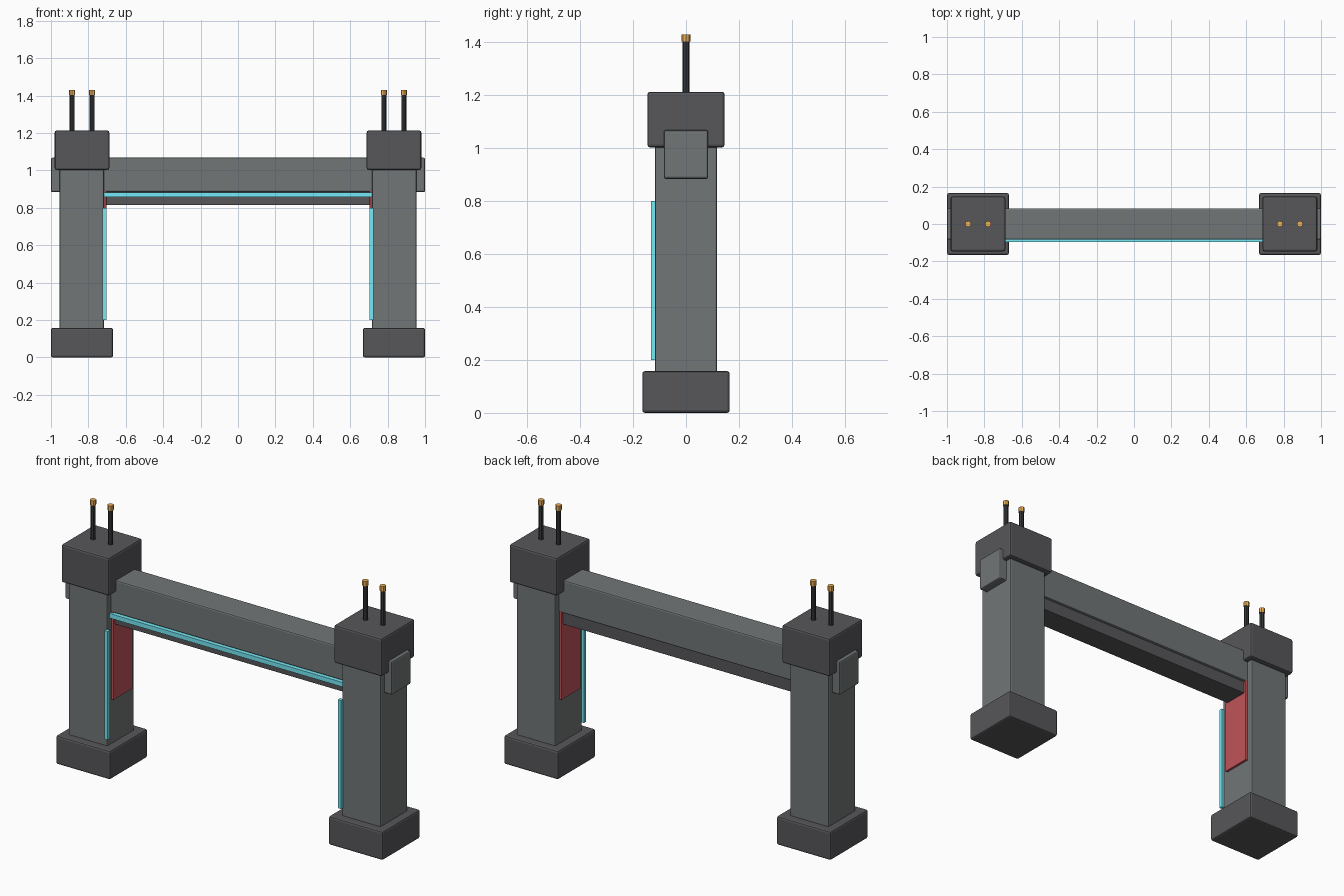
import bpy, bmesh
from mathutils import Matrix, Vector

if "Cube" in bpy.data.objects:
    bpy.data.objects.remove(bpy.data.objects["Cube"])


def material(name, rgb):
    m = bpy.data.materials.new(name)
    m.diffuse_color = (*rgb, 1)
    m.use_nodes = True
    m.node_tree.nodes["Principled BSDF"].inputs["Base Color"].default_value = m.diffuse_color
    return m


STEEL = material("steel_grey", (0.165, 0.18, 0.185))
DARK = material("dark_grey", (0.095, 0.095, 0.103))
BLACK = material("antenna_black", (0.035, 0.04, 0.042))
CYAN = material("cyan_glow", (0.18, 0.82, 0.92))
RED = material("red_panel", (0.52, 0.09, 0.10))
AMBER = material("amber", (0.85, 0.43, 0.10))


def finish(name, bm, mat):
    me = bpy.data.meshes.new(name)
    bm.to_mesh(me)
    bm.free()
    ob = bpy.data.objects.new(name, me)
    bpy.context.collection.objects.link(ob)
    me.materials.append(mat)
    return ob


def box(name, lo, hi, bevel, mat):
    lo, hi = Vector(lo), Vector(hi)
    bm = bmesh.new()
    bmesh.ops.create_cube(bm, size=1, matrix=Matrix.Translation((lo + hi) / 2)
                          @ Matrix.Diagonal((*(hi - lo), 1)))
    ob = finish(name, bm, mat)
    if bevel:
        mod = ob.modifiers.new("Bevel", "BEVEL")
        mod.width = bevel
        mod.segments = 2
    return ob


def rod(name, x, z0, z1, r, mat):
    bm = bmesh.new()
    bmesh.ops.create_cone(bm, cap_ends=True, segments=8, radius1=r, radius2=r,
                          depth=z1 - z0, matrix=Matrix.Translation((x, 0, (z0 + z1) / 2)))
    return finish(name, bm, mat)


# Towers, mirrored left and right
for side, s in (("left", -1), ("right", 1)):
    def sbox(name, x0, x1, y0, y1, z0, z1, bevel, mat):
        a, b = sorted((s * x0, s * x1))
        return box(f"{side}_{name}", (a, y0, z0), (b, y1, z1), bevel, mat)

    sbox("base", 0.668, 1.0, -0.165, 0.165, 0, 0.158, 0.01, DARK)
    sbox("column", 0.717, 0.955, -0.118, 0.118, 0.08, 1.06, 0.007, STEEL)
    sbox("cap", 0.688, 0.98, -0.146, 0.146, 1.003, 1.213, 0.01, DARK)
    # Light strip on the inner front corner, red panel on the inner face
    sbox("light_strip", 0.704, 0.724, -0.133, -0.113, 0.2, 0.8, 0, CYAN)
    sbox("inner_panel", 0.704, 0.73, -0.083, 0.083, 0.402, 0.9, 0.002, RED)
    # Antennas with amber tips
    for i, x in enumerate((0.78, 0.887)):
        rod(f"{side}_antenna_{i + 1}", s * x, 1.2, 1.41, 0.0135, BLACK)
        rod(f"{side}_antenna_tip_{i + 1}", s * x, 1.403, 1.43, 0.0165, AMBER)

# Cross beam, running through both towers
box("cross_beam", (-1, -0.084, 0.884), (1, 0.084, 1.068), 0.008, STEEL)
box("lower_beam", (-0.73, -0.07, 0.815), (0.73, 0.07, 0.9), 0.004, DARK)
box("beam_light_strip", (-0.717, -0.097, 0.857), (0.717, -0.06, 0.882), 0, CYAN)
